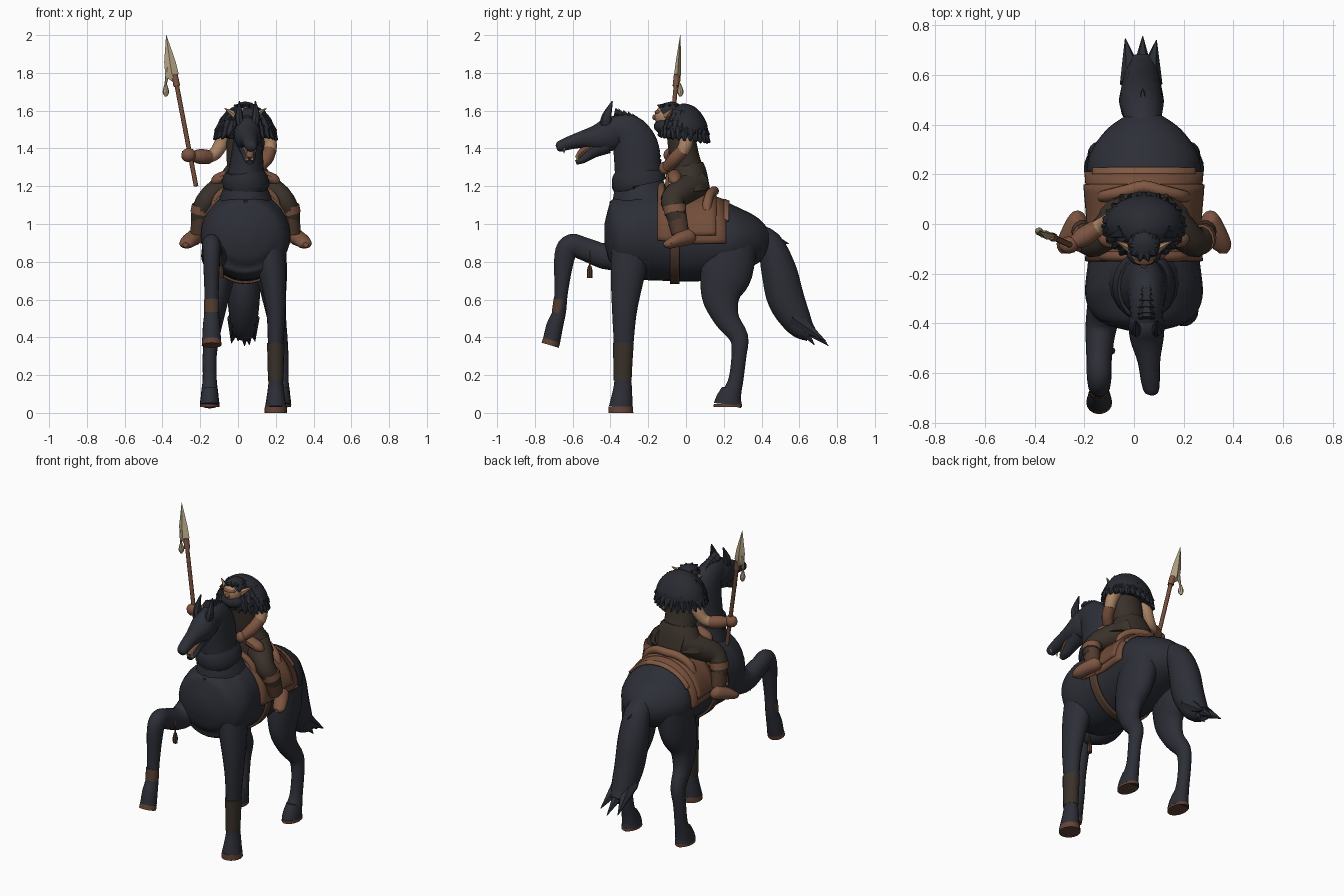
import bpy, bmesh, math, random
from mathutils import Vector

random.seed(4)
CX = 0.04  # sideways centre of horse and rider


def mat(name, r, g, b):
    m = bpy.data.materials.new(name)
    m.diffuse_color = (r, g, b, 1)
    return m


HIDE = mat("dark hide", .026, .028, .038)
FUR = mat("black fur", .022, .024, .032)
LEATHER = mat("saddle leather", .17, .075, .042)
TRIM = mat("light leather", .22, .10, .056)
STRAP = mat("dark strap", .085, .045, .028)
CLOTH = mat("dark cloth", .042, .031, .023)
SKIN = mat("pale skin", .40, .23, .13)
BROWN = mat("brown skin", .20, .088, .052)
BONE = mat("bone", .47, .38, .24)
HOOF = mat("hoof", .12, .055, .035)


def finish(name, bm, m):
    bmesh.ops.recalc_face_normals(bm, faces=bm.faces)
    me = bpy.data.meshes.new(name)
    bm.to_mesh(me)
    bm.free()
    me.materials.append(m)
    ob = bpy.data.objects.new(name, me)
    bpy.context.collection.objects.link(ob)
    return ob


def spline(pts, sub):
    """Catmull-Rom interpolation of tuples."""
    p = [pts[0]] + list(pts) + [pts[-1]]
    out = []
    for i in range(1, len(p) - 2):
        for k in range(sub):
            t = k / sub
            out.append([.5 * (2 * b + (c - a) * t + (2 * a - 5 * b + 4 * c - d) * t * t
                              + (3 * b - a - 3 * c + d) * t ** 3)
                        for a, b, c, d in zip(p[i - 1], p[i], p[i + 1], p[i + 2])])
    return out + [list(pts[-1])]


def tube(name, pts, m, n=18, sub=4, ref=(1, 0, 0)):
    """Loft of ellipses; each point is x, y, z, radius along ref, radius across."""
    rows = spline(pts, sub)
    bm = bmesh.new()
    rings = []
    for i, r in enumerate(rows):
        t = (Vector(rows[min(i + 1, len(rows) - 1)][:3]) - Vector(rows[max(i - 1, 0)][:3])).normalized()
        s = Vector(ref)
        s = (s - t * s.dot(t)).normalized()
        u = t.cross(s)
        rings.append([bm.verts.new(Vector(r[:3]) + s * r[3] * math.cos(j * math.tau / n)
                                   + u * r[4] * math.sin(j * math.tau / n)) for j in range(n)])
    for a, b in zip(rings, rings[1:]):
        for j in range(n):
            bm.faces.new((a[j], a[(j + 1) % n], b[(j + 1) % n], b[j]))
    bm.faces.new(rings[0])
    bm.faces.new(rings[-1])
    return finish(name, bm, m)


def cone(name, p, q, r, m, r2=.002, n=6):
    d = Vector(q) - Vector(p)
    ref = (1, 0, 0) if abs(d.normalized().x) < .9 else (0, 1, 0)
    return tube(name, [(*p, r, r), (*q, r2, r2)], m, n, 1, ref)


def ball(name, c, rad, m, rough=0, sub=3):
    bm = bmesh.new()
    bmesh.ops.create_icosphere(bm, subdivisions=sub, radius=1)
    for v in bm.verts:
        k = 1 + random.uniform(-rough, rough)
        v.co = Vector([c[i] + v.co[i] * rad[i] * k for i in range(3)])
    return finish(name, bm, m)


# Horse trunk
BODY = [(CX, -.432, .95, .05, .05), (CX, -.405, .95, .15, .15), (CX, -.36, .95, .21, .2),
        (CX, -.28, .94, .237, .23), (CX, -.15, .94, .225, .24), (CX, 0, .92, .212, .225),
        (CX, .15, .92, .222, .215), (CX, .27, .915, .222, .172), (CX, .38, .91, .15, .12), (CX, .45, .91, .05, .05)]
tube("horse_body", BODY, HIDE, 28, 5)
DENSE = spline(BODY, 20)


def shell(name, y0, y1, a0, a1, grow, thick, m):
    """Strap or blanket hugging the trunk between two angles."""
    bm = bmesh.new()
    grid = []
    for i in range(7):
        y = y0 + (y1 - y0) * i / 6
        r = min(DENSE, key=lambda d: abs(d[1] - y))
        grid.append([])
        for j in range(33):
            a = math.radians(a0 + (a1 - a0) * j / 32)
            grid[-1].append(bm.verts.new((CX + (r[3] + grow) * math.cos(a), y,
                                          r[2] + (r[4] + grow) * math.sin(a))))
    for a, b in zip(grid, grid[1:]):
        for j in range(32):
            bm.faces.new((a[j], a[j + 1], b[j + 1], b[j]))
    ob = finish(name, bm, m)
    s = ob.modifiers.new("thickness", 'SOLIDIFY')
    s.thickness = thick
    s.offset = 0


# Saddle, flaps and girth
shell("saddle_blanket", -.15, .212, -6, 186, .006, .014, LEATHER)
shell("saddle_flap", -.02, .16, 5, 175, .014, .016, LEATHER)
shell("blanket_border", .2, .225, 30, 150, .007, .017, TRIM)
shell("girth_strap", -.085, -.035, 180, 360, .006, .014, STRAP)
arc = [(CX + .165 * math.cos(a), .15 - .04 * abs(math.cos(a)), 1.07 + .105 * math.sin(a), .025, .025)
       for a in [math.pi * k / 8 for k in range(9)]]
tube("saddle_cantle", arc, TRIM, 10, 3, (0, 1, 0))
tube("saddle_pommel", [(p[0], -.13, p[2] + .03, .02, .02) for p in arc], LEATHER, 10, 3, (0, 1, 0))

# Neck, collar and mane
tube("neck", [(CX, -.2, 1.0, .18, .19), (CX, -.235, 1.13, .14, .16), (CX, -.247, 1.21, .112, .132),
              (.045, -.256, 1.3, .092, .124), (.05, -.268, 1.41, .08, .122), (.05, -.32, 1.49, .07, .1),
              (.05, -.41, 1.49, .06, .07)], HIDE)
tube("collar", [(CX, -.245, 1.21, .11, .13), (CX, -.248, 1.215, .128, .145), (.045, -.255, 1.265, .112, .136),
                (.045, -.256, 1.275, .09, .12)], FUR, 24, 2)
cone("collar_pendant", (CX, -.39, 1.12), (CX, -.405, 1.06), .016, FUR)
for y, z in spline([(-.14, 1.33), (-.155, 1.42), (-.19, 1.5), (-.25, 1.555), (-.34, 1.585)], 4):
    cone("mane_tuft", (.05, y - .04, z - .0), (.05, y + .012, z - .012), .036, FUR, .006)

# Horse head, open mouth, ears
tube("horse_head", [(.05, -.33, 1.5, .05, .06), (.05, -.39, 1.48, .07, .092), (.052, -.46, 1.458, .068, .075),
                    (.06, -.55, 1.447, .046, .046), (.066, -.63, 1.425, .038, .034),
                    (.07, -.672, 1.408, .03, .028), (.07, -.685, 1.403, .015, .014)], HIDE)
tube("lower_jaw", [(.05, -.42, 1.42, .055, .05), (.055, -.49, 1.385, .042, .036), (.06, -.54, 1.345, .032, .022),
                   (.062, -.582, 1.325, .018, .012)], HIDE, 14)
tube("mouth_inside", [(.055, -.47, 1.42, .04, .03), (.06, -.54, 1.39, .028, .024),
                      (.062, -.578, 1.348, .016, .012)], BROWN, 10)
for s in (-1, 1):
    cone("upper_fang", (.068 + s * .022, -.645, 1.405), (.068 + s * .022, -.645, 1.372), .008, BONE)
    cone("lower_fang", (.062 + s * .014, -.575, 1.34), (.062 + s * .014, -.575, 1.372), .008, BONE)
    tube("horse_ear", [(.05 + s * .038, -.425, 1.52, .02, .03), (.05 + s * .045, -.42, 1.57, .022, .026),
                       (.05 + s * .042, -.39, 1.65, .003, .003)], HIDE, 8)

# Tail with ragged tips
tube("tail", [(CX, .34, .95, .06, .06), (.035, .44, .9, .078, .07), (.03, .49, .76, .09, .095),
              (.03, .53, .6, .085, .1), (.03, .6, .47, .07, .075), (.03, .66, .415, .05, .042)], HIDE, 14)
for x, y, z in ((-.035, .745, .37), (.035, .755, .355), (.09, .74, .38), (.06, .68, .36), (.0, .64, .38)):
    cone("tail_tip", (.03 + (x - .03) * .5, .57, .5), (x, y, z), .055, HIDE)
cone("tail_crest", (.035, .42, .935), (.035, .545, .895), .045, HIDE)

# Standing front leg
FX = .2
tube("front_leg", [(.14, -.27, 1.0, .1, .12), (.18, -.305, .76, .075, .095), (FX, -.325, .55, .052, .068),
                   (FX, -.33, .38, .042, .054), (FX, -.335, .2, .038, .045), (FX, -.335, .13, .042, .05),
                   (FX, -.345, .03, .057, .064)], HIDE)
tube("front_hoof", [(FX, -.345, .035, .058, .065), (FX, -.345, 0, .06, .067)], HOOF, 18, 1)
tube("front_leg_wrap", [(FX, -.332, .37, .046, .057), (FX, -.334, .27, .044, .052), (FX, -.336, .17, .041, .049)], CLOTH, 14)

# Raised front leg
RX = -.14
tube("raised_leg", [(-.09, -.25, .9, .09, .13), (-.13, -.4, .828, .065, .075), (RX, -.53, .865, .052, .062),
                    (RX, -.606, .888, .05, .06), (RX, -.642, .83, .046, .056), (RX, -.66, .65, .038, .037),
                    (RX, -.67, .54, .038, .036), (RX, -.695, .46, .046, .045), (RX, -.712, .38, .05, .047)], HIDE)
tube("raised_hoof", [(RX, -.711, .385, .051, .048), (RX, -.719, .358, .052, .048)], HOOF, 18, 1)
tube("raised_leg_wrap", [(RX, -.668, .6, .04, .034), (RX, -.678, .53, .04, .034)], STRAP, 14)
cone("charm_cord", (-.09, -.51, .86), (-.09, -.51, .77), .005, STRAP, .005)
tube("charm", [(-.09, -.51, .78, .008, .008), (-.09, -.51, .75, .015, .015), (-.09, -.51, .715, .014, .014)], STRAP, 8)

# Hind legs and the rider's legs, mirrored about the centre
for s in (-1, 1):
    def side(pts):
        return [(CX + s * p[0], *p[1:]) for p in pts]
    tube("hind_leg", side([(.11, .25, .93, .10, .13), (.135, .215, .75, .085, .14), (.15, .185, .62, .065, .105),
                           (.165, .215, .5, .05, .068), (.18, .28, .4, .042, .05), (.19, .28, .3, .037, .04),
                           (.19, .265, .18, .037, .04), (.19, .245, .11, .045, .05),
                           (.19, .225, .045, .05, .07)]), HIDE)
    tube("hind_ankle", side([(.19, .235, .13, .038, .045), (.19, .226, .08, .048, .066), (.19, .222, .045, .052, .076)]), HIDE)
    tube("hind_hoof", side([(.19, .222, .048, .051, .076), (.19, .222, .03, .052, .077)]), HOOF, 18, 1)
    tube("rider_thigh", side([(.04, .05, 1.21, .09, .08), (.13, -.015, 1.175, .075, .075), (.2, -.07, 1.13, .058, .064),
                              (.235, -.06, 1.07, .05, .055), (.245, -.045, 1.02, .045, .05)]), CLOTH, 14)
    tube("knee_band", side([(.23, -.062, 1.095, .055, .062), (.239, -.055, 1.055, .054, .058)]), BROWN, 14, 2)
    tube("shin_wrap", side([(.241, -.05, 1.045, .046, .055), (.25, -.03, .95, .042, .047)]), STRAP, 14)
    tube("rider_foot", side([(.25, .035, .945, .02, .02), (.262, .02, .935, .04, .042), (.29, -.035, .918, .043, .038),
                             (.315, -.09, .895, .038, .026), (.318, -.118, .89, .015, .012)]), BROWN, 12)
    # Pointed ear of the rider
    cone("rider_ear", (CX + s * .05, -.1, 1.575), (CX + s * .11, -.07, 1.612), .022, SKIN)

# Rider torso and skirt
tube("rider_torso", [(CX, .04, 1.16, .12, .09), (CX, .02, 1.25, .1, .085), (CX, -.01, 1.36, .1, .08),
                     (CX, -.03, 1.5, .1, .075)], CLOTH)
tube("rider_skirt", [(CX, .005, 1.31, .1, .088), (CX, .015, 1.26, .135, .098), (CX, .025, 1.17, .185, .105)], CLOTH)
for s in (-1, 1):
    tube("hip_plate", [(CX + s * .08, -.06, 1.26, .03, .035), (CX + s * .15, -.06, 1.235, .03, .035),
                       (CX + s * .175, -.055, 1.21, .012, .012)], BROWN, 10, 3, (0, 0, 1))

# Rider arms
Y = (0, 1, 0)
tube("rein_arm", [(.14, -.0, 1.49, .04, .04), (.168, .0, 1.43, .037, .037), (.168, -.02, 1.38, .034, .034)], SKIN, 12, 4, Y)
tube("rein_forearm", [(.168, -.015, 1.39, .035, .035), (.15, -.06, 1.345, .036, .036), (.11, -.1, 1.3, .03, .03)], BROWN, 12, 4, Y)
ball("rein_hand", (.1, -.115, 1.295), (.033, .03, .036), BROWN, 0, 2)
tube("spear_arm", [(-.06, 0, 1.49, .04, .04), (-.085, .01, 1.43, .038, .038), (-.125, -.005, 1.37, .034, .034),
                   (-.17, -.03, 1.355, .032, .032)], SKIN, 12, 4, Y)
tube("spear_forearm", [(-.15, -.018, 1.355, .036, .036), (-.2, -.05, 1.357, .04, .04),
                       (-.24, -.075, 1.36, .028, .028)], BROWN, 12, 4, Y)
ball("spear_hand", (-.262, -.085, 1.365), (.04, .035, .038), BROWN, 0, 2)

# Rider head, hair and beard
ball("rider_head", (CX, -.105, 1.57), (.055, .062, .06), SKIN)
ball("rider_nose", (CX, -.163, 1.565), (.014, .016, .016), BROWN, 0, 2)
ball("rider_brow", (CX, -.145, 1.592), (.042, .022, .014), BROWN, 0, 2)
ball("rider_hair", (CX, -.08, 1.595), (.066, .068, .052), FUR, .04)
ball("rider_beard", (CX, -.115, 1.518), (.07, .054, .044), FUR, .04)
for k in range(10):
    a = math.tau * k / 10
    cone("hair_tuft", (CX + .03 * math.cos(a), -.09 + .03 * math.sin(a), 1.617),
         (CX + .062 * math.cos(a), -.085 + .07 * math.sin(a), 1.63), .025, FUR)

# Shaggy fur mantle
tube("fur_mantle", [(CX, -.06, 1.615, .05, .045), (CX, -.045, 1.59, .095, .08), (CX, -.02, 1.545, .14, .108),
                    (CX, .0, 1.49, .155, .118), (CX, .005, 1.465, .14, .105)], FUR, 28)
for row, (r0, r1, z0, z1, n) in enumerate(((.08, .142, 1.575, 1.53, 18), (.115, .165, 1.525, 1.485, 22),
                                           (.13, .168, 1.495, 1.445, 26))):
    for k in range(n):
        a = math.tau * (k + row * .5) / n
        c, d = math.cos(a), math.sin(a)
        j = random.uniform(-.008, .008)
        cone("mantle_tuft", (CX + r0 * c, -.01 + r0 * .78 * d, z0 - .012 * d),
             (CX + r1 * c, -.008 + (r1 + j) * .8 * d, z1 - .015 * d + j), .034, FUR, .006)

# Spear
cone("spear_shaft", (-.222, -.1, 1.2), (-.333, -.05, 1.78), .012, LEATHER, .012, 10)
tube("spear_binding", [(-.324, -.054, 1.73, .018, .018), (-.335, -.049, 1.79, .016, .016)], BROWN, 10, 1)
tube("spear_blade", [(-.33, -.052, 1.755, .012, .012), (-.35, -.045, 1.79, .036, .018),
                     (-.361, -.04, 1.86, .03, .014), (-.38, -.03, 2.0, .001, .001)], BONE, 4, 1)
cone("spear_barb", (-.367, -.042, 1.83), (-.385, -.035, 1.73), .014, BONE, .005)
tube("spear_charm", [(-.383, -.033, 1.745, .005, .005), (-.382, -.03, 1.7, .017, .017),
                     (-.382, -.03, 1.675, .006, .006)], BONE, 8)

# Smooth shading with crisp edges
bpy.ops.object.select_all(action='SELECT')
bpy.context.view_layer.objects.active = bpy.data.objects["horse_body"]
bpy.ops.object.shade_smooth_by_angle(angle=math.radians(40))
